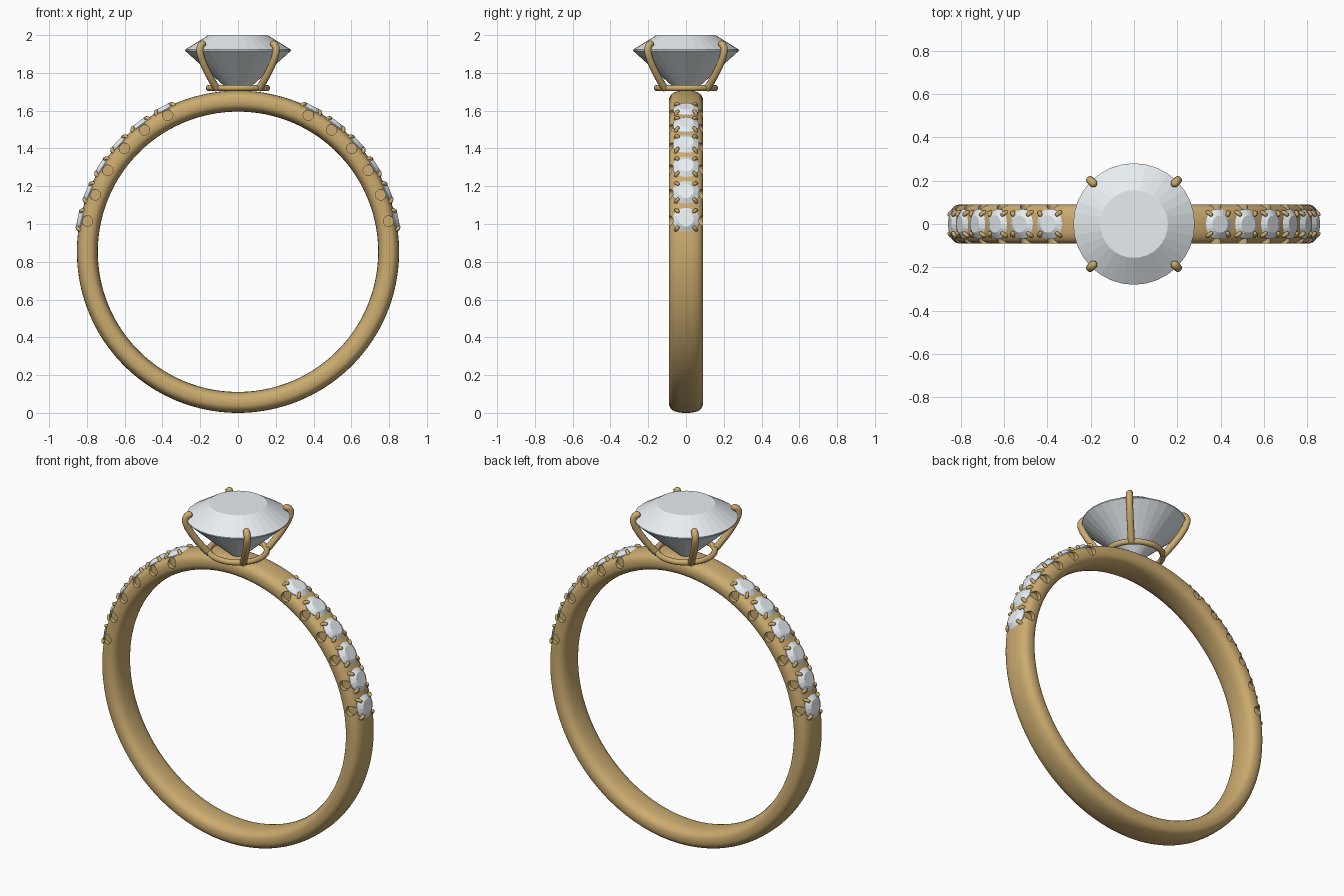
import bpy, bmesh
from math import sin, cos, pi, radians, copysign
from mathutils import Matrix, Vector

if "Cube" in bpy.data.objects:
    bpy.data.objects.remove(bpy.data.objects["Cube"])

CZ, R_OUT, R_IN, HALF_W = 0.853, 0.853, 0.742, 0.09
STONE_ANGLES = [radians(11.5 + 10.25 * i) for i in range(6)]
STONE_ANGLES += [pi - a for a in STONE_ANGLES]


def material(name, rgb):
    m = bpy.data.materials.new(name)
    m.diffuse_color = (*rgb, 1)
    m.use_nodes = True
    m.node_tree.nodes["Principled BSDF"].inputs["Base Color"].default_value = m.diffuse_color
    return m


GOLD = material("gold", (0.60, 0.41, 0.16))
GEM = material("gem", (0.80, 0.85, 0.88))


def finish(name, bm, mat, matrix=None, smooth=None):
    bmesh.ops.recalc_face_normals(bm, faces=bm.faces)
    me = bpy.data.meshes.new(name)
    bm.to_mesh(me)
    bm.free()
    ob = bpy.data.objects.new(name, me)
    bpy.context.collection.objects.link(ob)
    if mat:
        me.materials.append(mat)
    if matrix:
        ob.matrix_world = matrix
    if smooth:
        smooth_angle(ob, smooth)
    return ob


def activate(ob):
    bpy.ops.object.select_all(action='DESELECT')
    ob.select_set(True)
    bpy.context.view_layer.objects.active = ob


def smooth_angle(ob, deg):
    activate(ob)
    bpy.ops.object.shade_smooth_by_angle(angle=radians(deg))


def loop_faces(bm, rings, closed):
    n = len(rings[0])
    for i in range(len(rings) if closed else len(rings) - 1):
        a, b = rings[i], rings[(i + 1) % len(rings)]
        for j in range(n):
            k = (j + 1) % n
            bm.faces.new((a[j], a[k], b[k], b[j]))


def gem(name, r, table, crown, girdle, depth, n, matrix):
    """Faceted stone: table, crown, girdle, pavilion; z = 0 is the girdle."""
    bm = bmesh.new()
    rings = [[bm.verts.new((rr * cos(2 * pi * i / n), rr * sin(2 * pi * i / n), z))
              for i in range(n)]
             for rr, z in ((table, crown), (r, girdle), (r, -girdle))]
    loop_faces(bm, rings, False)
    bm.faces.new(rings[0])
    tip = bm.verts.new((0, 0, -depth))
    for i in range(n):
        bm.faces.new((rings[2][i], rings[2][(i + 1) % n], tip))
    return finish(name, bm, GEM, matrix)


def tube(bm, path, radius, sides):
    """Wire along a path lying in a plane through the z axis, domed at the tip."""
    path = [Vector(p) for p in path]
    end = (path[-1] - path[-2]).normalized()
    pts = [(p, radius) for p in path]
    pts += [(path[-1] + end * radius * sin(t), radius * cos(t)) for t in (0.5, 0.95, 1.35)]
    rings = []
    for i, (p, r) in enumerate(pts):
        d = (pts[min(i + 1, len(pts) - 1)][0] - pts[max(i - 1, 0)][0]).normalized()
        side = Vector((-path[0].y, path[0].x, 0)).normalized()
        up = d.cross(side)
        rings.append([bm.verts.new(p + (side * cos(2 * pi * j / sides) + up * sin(2 * pi * j / sides)) * r)
                      for j in range(sides)])
    loop_faces(bm, rings, False)
    bm.faces.new(rings[0])
    bm.faces.new(rings[-1])


def torus(bm, major, section, n, place):
    rings = [[bm.verts.new(place(major + u, v, 2 * pi * i / n)) for u, v in section] for i in range(n)]
    loop_faces(bm, rings, True)


# band: soft-cornered section swept around y
def soft(c):
    return copysign(abs(c) ** (2 / 2.6), c)


mid, half_t = (R_OUT + R_IN) / 2, (R_OUT - R_IN) / 2
section = [(half_t * soft(cos(2 * pi * j / 32)), HALF_W * soft(sin(2 * pi * j / 32))) for j in range(32)]
bm = bmesh.new()
torus(bm, mid, section, 160, lambda r, v, a: (r * cos(a), v, CZ + r * sin(a)))
band = finish("band", bm, GOLD)

# round recesses drilled in both flanks under each small stone
bm = bmesh.new()
for a in STONE_ANGLES:
    for s in (-1, 1):
        m = Matrix.Translation((0.814 * cos(a), s * 0.105, CZ + 0.814 * sin(a))) @ Matrix.Rotation(pi / 2, 4, 'X')
        bmesh.ops.create_cone(bm, cap_ends=True, segments=24, radius1=0.028, radius2=0.028, depth=0.08, matrix=m)
cutter = finish("recess_cutter", bm, GOLD)
cutter.hide_render = True
mod = band.modifiers.new("recesses", 'BOOLEAN')
mod.operation, mod.object, mod.solver = 'DIFFERENCE', cutter, 'EXACT'
activate(band)
bpy.ops.object.modifier_apply(modifier=mod.name)
bpy.data.objects.remove(cutter)
smooth_angle(band, 35)

# small stones, each held by four claws
DIAGONALS = [pi / 4 + k * pi / 2 for k in range(4)]
for i, a in enumerate(STONE_ANGLES):
    m = Matrix.Translation((0.845 * cos(a), 0, CZ + 0.845 * sin(a))) @ Matrix.Rotation(pi / 2 - a, 4, 'Y')
    gem(f"side_stone_{i + 1}", 0.07, 0.04, 0.022, 0.002, 0.06, 16, m)
    bm = bmesh.new()
    for d in DIAGONALS:
        tube(bm, [(r * cos(d), r * sin(d), z) for r, z in
                  ((0.074, -0.05), (0.076, -0.005), (0.073, 0.008), (0.062, 0.014))], 0.010, 8)
    finish(f"side_claws_{i + 1}", bm, GOLD, m, 50)

# centre stone
gem("centre_stone", 0.28, 0.156, 0.08, 0.003, 0.255, 32, Matrix.Translation((0, 0, 1.92)))

# seat ring under the centre stone
bm = bmesh.new()
circle = [(0.016 * cos(2 * pi * j / 12), 0.016 * sin(2 * pi * j / 12)) for j in range(12)]
torus(bm, 0.155, circle, 64, lambda r, v, a: (r * cos(a), r * sin(a), 1.72 + v))
finish("seat_ring", bm, GOLD, smooth=60)

# four curved prongs
PRONG = ((0.155, 1.715), (0.175, 1.735), (0.215, 1.785), (0.25, 1.835), (0.275, 1.88),
         (0.285, 1.91), (0.286, 1.932), (0.278, 1.946), (0.266, 1.953))
for k, d in enumerate(DIAGONALS):
    bm = bmesh.new()
    tube(bm, [(r * cos(d), r * sin(d), z) for r, z in PRONG], 0.019, 12)
    finish(f"prong_{k + 1}", bm, GOLD, smooth=60)
